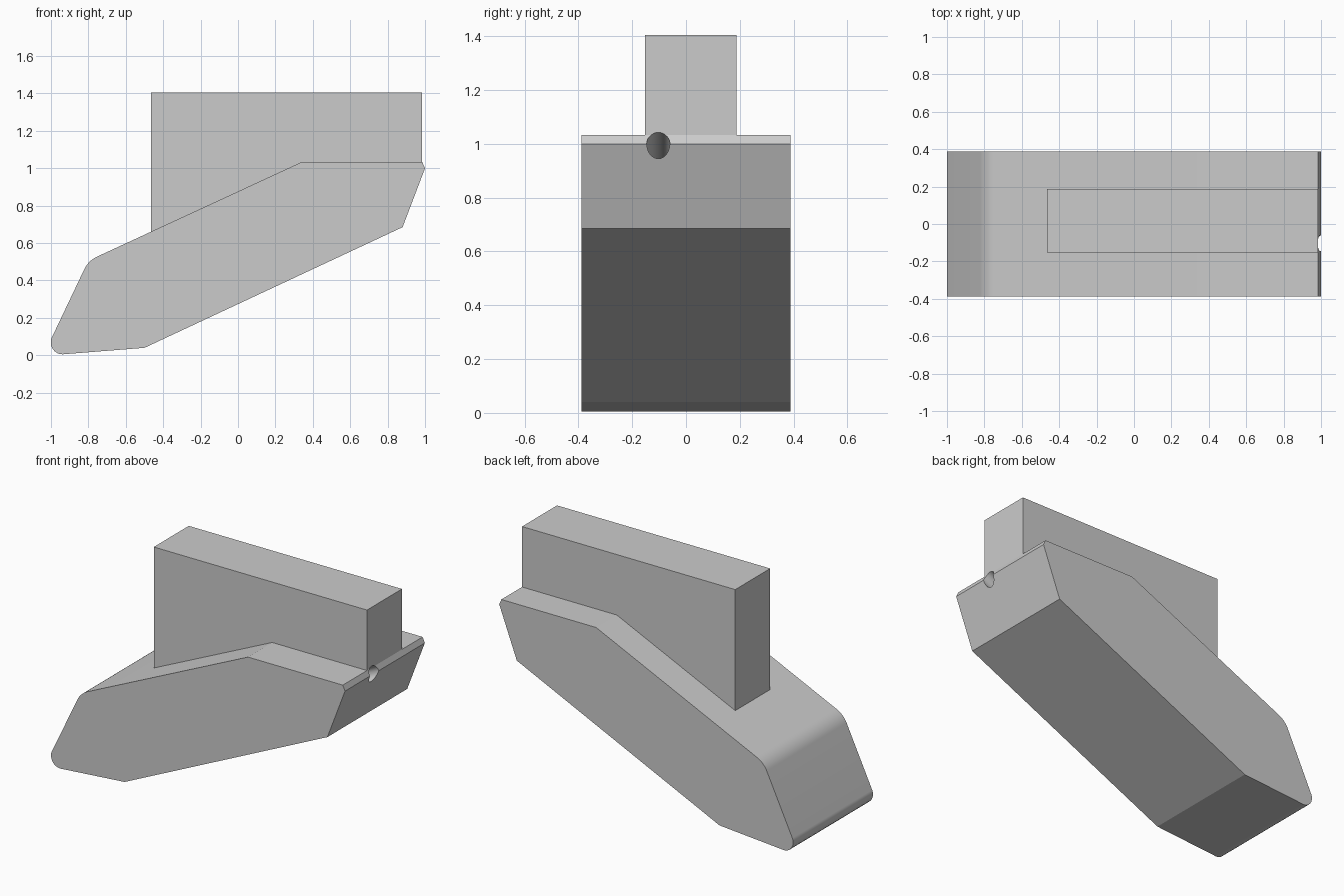
import bpy, bmesh, math
from mathutils import Vector

default = bpy.data.objects.get("Cube")
if default:
    bpy.data.objects.remove(default, do_unlink=True)

GREY = (0.6, 0.6, 0.6, 1.0)
mat = bpy.data.materials.new("plain grey")
mat.use_nodes = True
mat.diffuse_color = GREY
mat.node_tree.nodes["Principled BSDF"].inputs["Base Color"].default_value = GREY


def fillet(prev, corner, nxt, radius, steps=12):
    """Points of an arc that rounds one profile corner."""
    p, c, n = Vector(prev), Vector(corner), Vector(nxt)
    a, b = (p - c).normalized(), (n - c).normalized()
    half = a.angle(b) / 2
    centre = c + (a + b).normalized() * radius / math.sin(half)
    reach = radius / math.tan(half)
    start, end = c + a * reach - centre, c + b * reach - centre
    return [centre + start.lerp(end, i / steps).normalized() * radius
            for i in range(steps + 1)]


def extrude_profile(name, points, y0, y1):
    """Extrude an (x, z) outline along y."""
    bm = bmesh.new()
    face = bm.faces.new([bm.verts.new((p[0], y0, p[1])) for p in points])
    new = bmesh.ops.extrude_face_region(bm, geom=[face])["geom"]
    moved = [g for g in new if isinstance(g, bmesh.types.BMVert)]
    bmesh.ops.translate(bm, verts=moved, vec=(0, y1 - y0, 0))
    bmesh.ops.recalc_face_normals(bm, faces=bm.faces)
    mesh = bpy.data.meshes.new(name)
    bm.to_mesh(mesh)
    bm.free()
    obj = bpy.data.objects.new(name, mesh)
    bpy.context.collection.objects.link(obj)
    mesh.materials.append(mat)
    return obj


# Slanted body with two rounded corners at its low end
keel, toe, brow, ridge = (-0.5, 0.04), (-1.042, -0.003), (-0.8, 0.506), (0.34, 1.033)
outline = [keel, (0.88, 0.685), (1.0, 1.0), (0.985, 1.033), ridge]
outline += fillet(ridge, brow, toe, 0.14)
outline += fillet(brow, toe, keel, 0.063)
body = extrude_profile("slanted_body", outline, -0.388, 0.388)

# Upright rib, its foot sunk just below the body's top
rib_outline = [(-0.466, 0.62), (0.34, 1.0), (0.985, 1.0), (0.985, 1.405), (-0.466, 1.405)]
rib = extrude_profile("upright_rib", rib_outline, -0.153, 0.187)

# Round bore sinking into the high end, parallel to the body's slope
slope = Vector((1.0, 0.0, 0.4626)).normalized()
bpy.ops.mesh.primitive_cylinder_add(vertices=48, radius=0.043, depth=0.8,
                                    location=Vector((1.0, -0.103, 1.002)) - slope * 0.1,
                                    rotation=slope.to_track_quat('Z', 'Y').to_euler())
cutter = bpy.context.object
cutter.name = "bore_cutter"
cutter.hide_render = True
cutter.data.materials.append(mat)

# Cut the bore, then smooth the rounded corners
for obj in (body, rib):
    cut = obj.modifiers.new("bore", 'BOOLEAN')
    cut.operation = 'DIFFERENCE'
    cut.solver = 'EXACT'
    cut.object = cutter
    bpy.ops.object.select_all(action='DESELECT')
    obj.select_set(True)
    bpy.context.view_layer.objects.active = obj
    bpy.ops.object.modifier_apply(modifier="bore")
    bpy.ops.object.shade_smooth_by_angle(angle=math.radians(15))
bpy.data.objects.remove(cutter, do_unlink=True)
